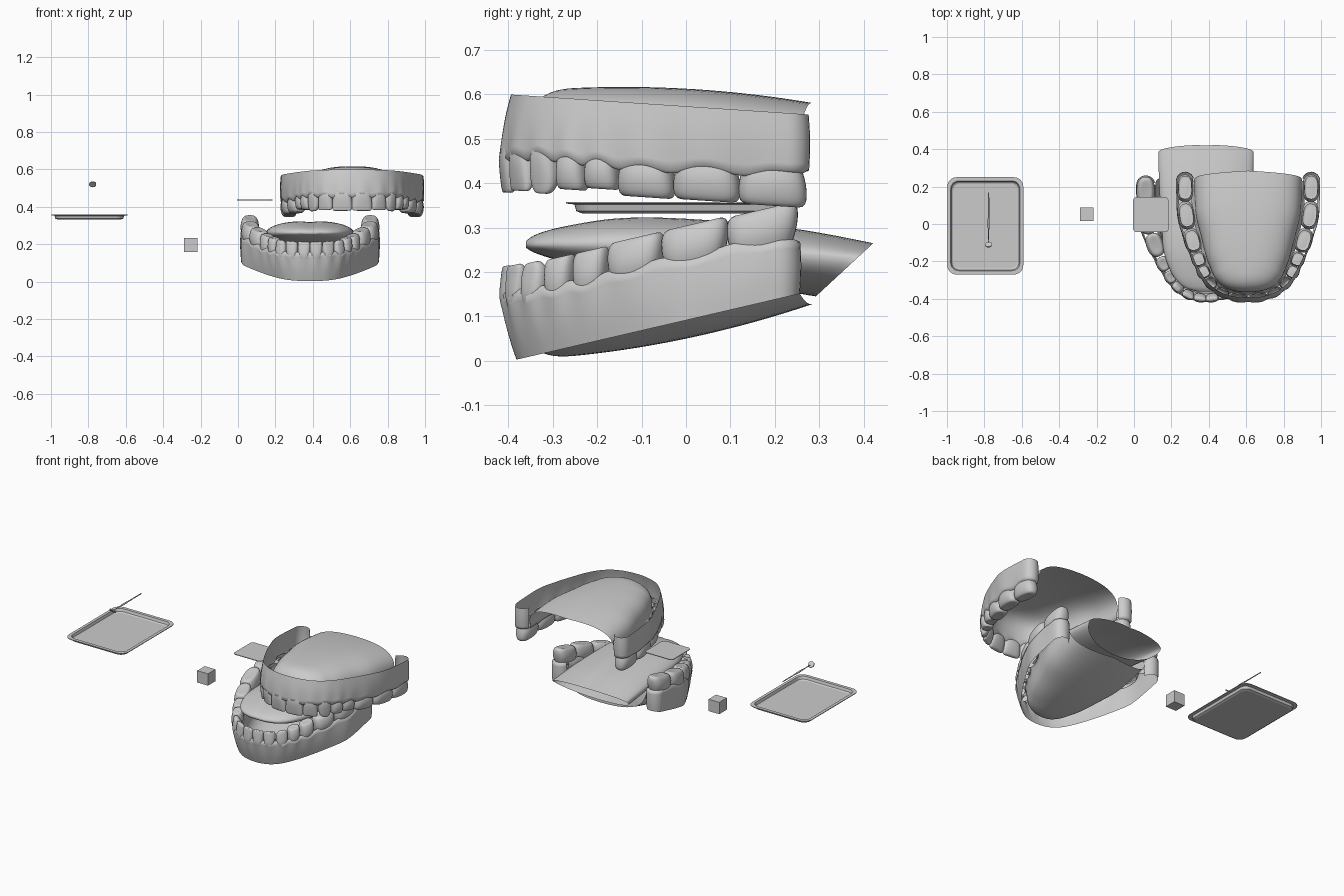
import bpy, bmesh, math
from mathutils import Vector

if "Cube" in bpy.data.objects:
    bpy.data.objects.remove(bpy.data.objects["Cube"])

def make(name, verts, faces, smooth=True, subsurf=0):
    me = bpy.data.meshes.new(name)
    me.from_pydata([tuple(v) for v in verts], [], faces)
    bm = bmesh.new()
    bm.from_mesh(me)
    bmesh.ops.remove_doubles(bm, verts=bm.verts, dist=1e-5)
    bmesh.ops.recalc_face_normals(bm, faces=bm.faces)
    for f in bm.faces:
        f.smooth = smooth
    bm.to_mesh(me)
    bm.free()
    ob = bpy.data.objects.new(name, me)
    bpy.context.collection.objects.link(ob)
    if subsurf:
        m = ob.modifiers.new("subdivide", 'SUBSURF')
        m.levels = m.render_levels = subsurf
    return ob

def grid(rows, closed=False, base=0):
    """Faces joining equally long rows of points."""
    n = len(rows[0])
    return [(base + i*n + j, base + i*n + (j+1) % n, base + (i+1)*n + (j+1) % n, base + (i+1)*n + j)
            for i in range(len(rows)-1) for j in range(n if closed else n-1)]

def loft(name, rows, closed=False, caps=(), **kw):
    verts = [p for r in rows for p in r]
    faces = grid(rows, closed)
    n = len(rows[0])
    for c in caps:
        s = c * (len(rows)-1) * n
        faces.append(tuple(range(s, s+n)))
    return make(name, verts, faces, **kw)

def catmull(pts, n):
    """Smooth curve through tuples of any size; gives (values, t in segment)."""
    p = [pts[0]] + pts + [pts[-1]]
    out = []
    for s in range(len(pts)-1):
        for k in range(n + (s == len(pts)-2)):
            t = k/n
            out.append((tuple(.5*(2*b + (c-a)*t + (2*a-5*b+4*c-d)*t*t + (3*b-a-3*c+d)*t**3)
                              for a, b, c, d in zip(*p[s:s+4])), t))
    return out

def lerp(a, b, t):
    return a + (b-a)*t

def tangents(pts):
    n = len(pts)
    return [(Vector(pts[min(i+1, n-1)][:2]) - Vector(pts[max(i-1, 0)][:2])).normalized() for i in range(n)]

def sgnpow(v, e):
    return math.copysign(abs(v)**e, v)

def jaw(name, cx, half, edge, slope, edge_off, dome, back_y):
    # half: per tooth x, y, half thickness, width, tip z, gum margin z (front to back)
    up = 1 if half[0][5] > half[0][4] else -1
    teeth = [(-t[0],) + t[1:] for t in reversed(half)] + half
    # crowns
    verts, faces = [], []
    for i, (t, tan) in enumerate(zip(teeth, tangents(teeth))):
        x, y, w, wd, zt, zm = t
        kind = min(i, 15-i)          # 0-2 molars, 3-4 premolars, 5 canine, 6-7 incisors
        if i in (0, 15):
            tan = Vector((0, 1 if i else -1))
        nor = Vector((tan.y, -tan.x))
        su = [.8, .92, 1, 1.03, .98, .82, .45]
        sv = [.75, .94, 1.04, .96, .8, .6, .35]
        fz = [-.3, 0, .3, .65, .9, 1, .94]
        if kind > 4:
            sv = [.8, 1.02, 1, .74, .5, .32, .1]
            su = [.8, .92, 1, 1.03, 1, .9, .6] if kind > 5 else [.8, .95, 1.02, 1, .8, .5, .2]
            fz[-1] = 1
        base, rows = len(verts), []
        for a, b, f in zip(su, sv, fz):
            shift = (1-b)*w*.5 if kind > 4 and f > 0 else 0
            row = []
            for k in range(16):
                th = k*math.tau/16
                p = Vector((cx+x, y)) + tan*a*wd*.52*sgnpow(math.cos(th), .75) \
                    + nor*(b*w*sgnpow(math.sin(th), .75) + shift)
                row.append((p.x, p.y, lerp(zm, zt, f) + slope*(p.y-y)))
            rows.append(row)
        verts += [p for r in rows for p in r]
        faces += grid(rows, True, base)
        faces.append(tuple(range(base+6*16, base+7*16)))
    make(name + "_teeth", verts, faces, subsurf=1)

    # gum: outer wall, open along its outer edge, wrapped round the last molars
    curve = catmull(teeth, 10)
    def tail(tooth):
        return [((tooth[0], tooth[1]+d) + tooth[2:4] + (tooth[4], tooth[5] + slope*d), 0) for d in (.012, .024, .036)]
    curve = tail(teeth[0])[::-1] + curve + tail(teeth[-1])
    tans = tangents([c[0] for c in curve])
    st = []
    for (v, t), tan in zip(curve, tans):
        scal = .013*math.sin(math.pi*t)**2
        st.append((Vector((cx+v[0], v[1])), Vector((tan.y, -tan.x)), v[2], v[5], scal))
    def turn(s, side):
        out = []
        for d in range(15, 166, 15):
            a = math.radians(d)
            out.append((s[0], Vector((side*math.cos(a), math.sin(a))), s[2], s[3], 0))
        return out
    wall = turn(st[0], -1)[::-1] + st + turn(st[-1], 1)
    cols = []
    for p, n, w, zm, sc in wall:
        e = lerp(edge_off[0], edge_off[1], max(0, min(1, (p.y+.4)/.4)))
        ze = edge + slope*(p.y + n.y*e)
        col = []
        for k in range(9):
            t = k/8
            q = p + n*(lerp(e, w-.001 - sc*.4*t, t) + .003*math.sin(math.pi*t))
            col.append((q.x, q.y, lerp(ze, zm + up*(.006 - sc*t*t), t)))
        q = p + n*(w-.014)
        cols.append(col + [(q.x, q.y, zm - up*sc)])
    loft(name + "_gum", cols)

    # inner gum running into the vault (palate or mouth floor)
    cols = []
    y_end = st[-1][0].y
    for p, n, w, zm, sc in st:
        a, b = p - n*(w-.014), p - n*(w+.002)
        f = max(0, min(1, (b.y+.365)/(y_end+.365)))
        tgt = Vector((cx, lerp(-.24, back_y, f)))
        z0 = zm + up*.006
        col = [(a.x, a.y, zm - up*sc)]
        for k in range(19):
            t = (k/18)**2.4
            q = b.lerp(tgt, t)
            # the rearmost rows reach their full depth close to the molars
            back = max(0, (f-.85)/.15)
            q.y = lerp(q.y, lerp(b.y, tgt.y, t**.3), back)
            col.append((q.x, q.y, lerp(z0, dome(q.y), (1-(1-t)**2.8)**.3)))
        cols.append(col)
    loft(name + "_vault", cols)

# upper jaw
jaw("upper", .61, [
    (.052, -.392, .028, .104, .378, .462), (.14, -.365, .028, .08, .382, .46),
    (.2, -.315, .032, .07, .376, .465), (.237, -.255, .038, .068, .383, .455),
    (.264, -.188, .04, .076, .385, .45), (.297, -.088, .047, .126, .366, .437),
    (.33, .047, .048, .146, .358, .434), (.337, .195, .047, .148, .347, .425)],
    .573, -.067, (-.002, .045), lambda y: .6165 - .2*(y+.14)**2, .285)

# lower jaw, tilted up toward the back
jaw("lower", .385, [
    (.032, -.395, .025, .064, .216, .145), (.095, -.378, .026, .064, .218, .148),
    (.15, -.338, .03, .064, .224, .152), (.19, -.283, .034, .066, .236, .163),
    (.228, -.213, .038, .078, .252, .175), (.272, -.112, .047, .125, .28, .203),
    (.315, .02, .05, .146, .311, .232), (.322, .172, .05, .154, .343, .265)],
    .0914, .2326, (-.016, .048), lambda y: .05 + .21*y + .22*y*y, .288)

# tongue: y, centre z, half width, height above, height below, slant
rows = []
for (y, zc, hw, ht, hb, sh), t in catmull([
        (-.36, .262, .05, .008, .008, 0), (-.335, .261, .12, .025, .02, 0),
        (-.27, .262, .18, .042, .04, 0), (-.15, .262, .225, .06, .06, 0),
        (0, .258, .237, .063, .08, 0), (.2, .245, .25, .056, .08, .5),
        (.384, .23, .255, .036, .085, 1.08)], 6):
    row = []
    for k in range(40):
        a = k*math.tau/40
        c, sn = sgnpow(math.cos(a), lerp(.85, 1, min(1, sh))), math.sin(a)
        dz = sn*(ht if sn > 0 else hb)
        if sn > 0:
            dz -= .1*ht*math.exp(-(c*8)**2)
        row.append((.385 + hw*c, y + sh*dz, zc + dz))
    rows.append(row)
loft("tongue", rows, True, caps=(0,))

def rounded(cx, cy, hx, hy, r, z, n=6):
    pts = []
    for q, (sx, sy) in enumerate([(1, 1), (-1, 1), (-1, -1), (1, -1)]):
        for k in range(n+1):
            a = (q + k/n)*math.pi/2
            pts.append((cx + sx*(hx-r) + r*math.cos(a), cy + sy*(hy-r) + r*math.sin(a), z))
    return pts

# instrument tray with a flat rim
tray = [(.17, .224, .332), (.182, .237, .337), (.186, .241, .352), (.203, .26, .354),
        (.203, .26, .358), (.185, .24, .358), (.18, .235, .342), (.172, .227, .337)]
loft("tray", [rounded(-.795, -.01, a, b, .05 - (.205-a)*.4, z) for a, b, z in tray],
     True, caps=(0, 1), smooth=False)

# thin card
loft("card", [rounded(.09, .05, .095, .094, .02, z) for z in (.434, .438)], True, caps=(0, 1), smooth=False)

# cube
bpy.ops.mesh.primitive_cube_add(size=.073, location=(-.253, .053, .196))
bpy.context.object.name = "cube"

# dental mirror: thin handle with a thicker grip, tilted round head
rows = [[(-.777 + r*math.cos(k*math.tau/12), y, .52 + r*math.sin(k*math.tau/12)) for k in range(12)]
        for y, r in [(-.1, .002), (-.03, .003), (-.02, .005), (.03, .005), (.04, .0035), (.165, .003), (.17, .001)]]
loft("mirror_handle", rows, True, caps=(0, 1))
bpy.ops.mesh.primitive_cylinder_add(vertices=24, radius=.019, depth=.006,
                                    location=(-.777, -.11, .52), rotation=(math.radians(-45), 0, 0))
bpy.context.object.name = "mirror_head"
